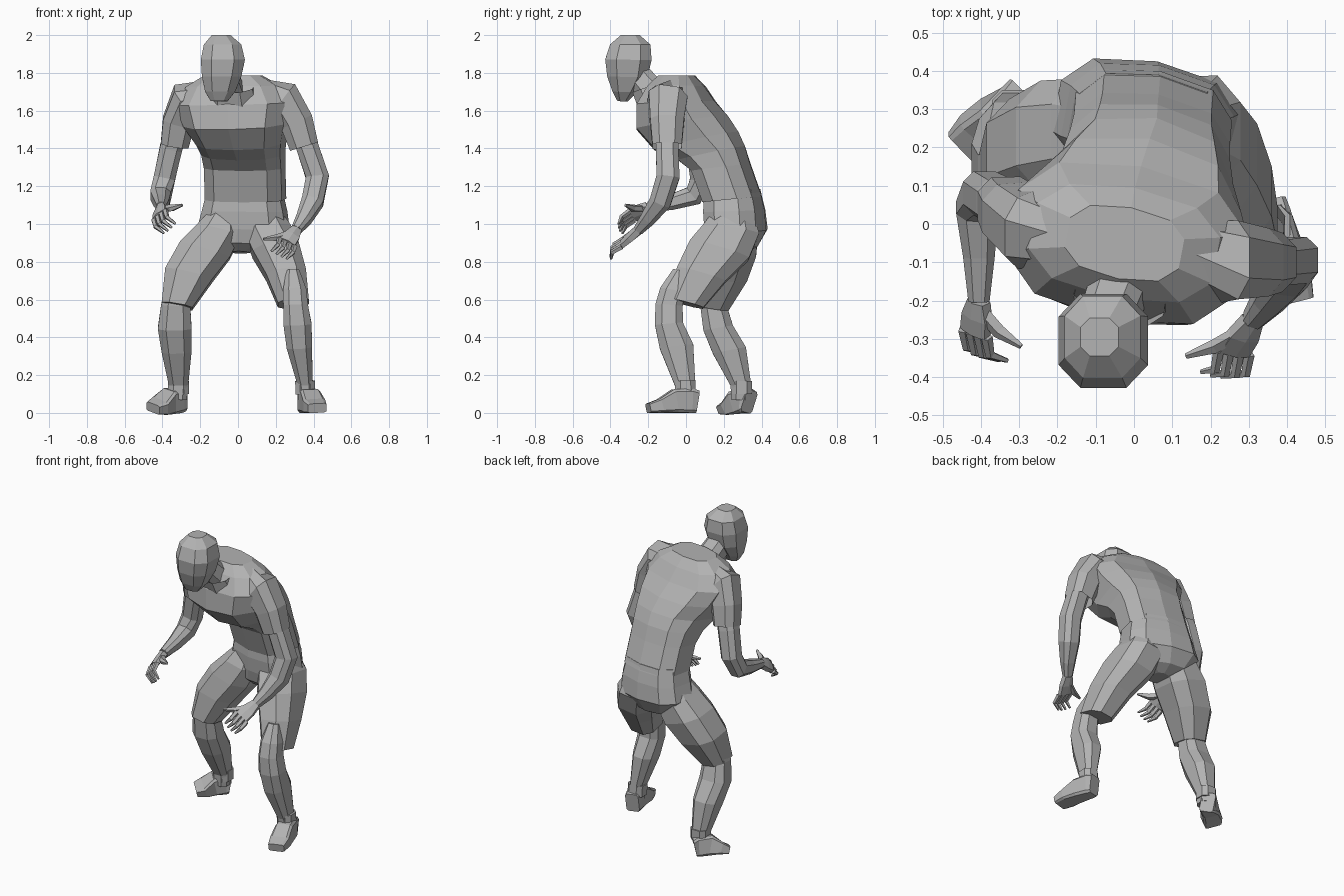
import bpy
import bmesh
import math
from mathutils import Vector

cube = bpy.data.objects.get("Cube")
if cube:
    bpy.data.objects.remove(cube, do_unlink=True)

# One flat grey for the whole figure
grey = bpy.data.materials.new("plain grey")
grey.use_nodes = True
GREY = (0.45, 0.45, 0.45, 1)
grey.diffuse_color = GREY
grey.node_tree.nodes["Principled BSDF"].inputs["Base Color"].default_value = GREY

X_AXIS = Vector((1, 0, 0))


def soft_box(value, power):
    """Push a circle coordinate toward a rounded square."""
    return math.copysign(abs(value) ** power, value) * (1 + power / 15)


def loft(name, rings, sides=8, across=X_AXIS, level=0.0, caps=(True, True), power=0.75):
    """Skin rings (x, y, z, half width, half depth) set square to their path.
    level pulls the rings toward horizontal (negative for downward paths)."""
    bm = bmesh.new()
    centres = [Vector(ring[:3]) for ring in rings]
    last = len(rings) - 1
    loops = []
    for i, ring in enumerate(rings):
        tangent = centres[min(i + 1, last)] - centres[max(i - 1, 0)]
        tangent = (tangent.normalized() + Vector((0, 0, level))).normalized()
        u = (across - tangent * across.dot(tangent)).normalized()
        v = tangent.cross(u)
        loop = []
        for k in range(sides):
            a = math.tau * (k + 0.5) / sides
            offset = (u * ring[3] * soft_box(math.cos(a), power)
                      + v * ring[4] * soft_box(math.sin(a), power))
            loop.append(bm.verts.new(centres[i] + offset))
        loops.append(loop)
    for low, high in zip(loops, loops[1:]):
        for k in range(sides):
            n = (k + 1) % sides
            bm.faces.new((low[k], low[n], high[n], high[k]))
    if caps[0]:
        bm.faces.new(loops[0][::-1])
    if caps[1]:
        bm.faces.new(loops[-1])
    bmesh.ops.recalc_face_normals(bm, faces=bm.faces)
    mesh = bpy.data.meshes.new(name)
    bm.to_mesh(mesh)
    bm.free()
    mesh.materials.append(grey)
    obj = bpy.data.objects.new(name, mesh)
    bpy.context.collection.objects.link(obj)
    return obj


def tube(name, points, sides=6, across=X_AXIS, **options):
    """Loft with round rings given as (x, y, z, radius)."""
    return loft(name, [(*p, p[3]) for p in points], sides, across, **options)


def foot(name, heel, toe):
    """Boxy wedge from heel to toe with a flat sole on the ground."""
    heel, toe = Vector((*heel, 0)), Vector((*toe, 0))
    rings = []
    for t, width, height in ((0, .042, .12), (.12, .048, .13), (.45, .054, .125),
                             (.75, .06, .075), (1, .05, .05)):
        p = heel.lerp(toe, t)
        rings.append((p.x, p.y, height / 2, width, height / 2))
    loft(name, rings, 8, power=0.3)


def hand(name, wrist, knuckle, spread, reach, curl, thumb):
    """Flat palm, four hooked fingers and a thumb."""
    wrist, knuckle, spread = Vector(wrist), Vector(knuckle), Vector(spread)
    reach, curl, thumb = Vector(reach), Vector(curl), Vector(thumb)
    middle = wrist.lerp(knuckle, 0.5)
    loft(name + "_palm", [(*wrist, .028, .026), (*middle, .044, .024), (*knuckle, .046, .018)],
         6, across=spread)
    for i in range(4):
        base = knuckle + spread * (i - 1.5) / 3
        bend = base + reach * (1 - 0.1 * abs(i - 1.5))
        tube(f"{name}_finger_{i + 1}",
             [(*base, .014), (*bend, .012), (*(bend + curl), .006)], 5, across=spread)
    tube(name + "_thumb", [(*wrist.lerp(knuckle, 0.2), .018),
                           (*middle.lerp(thumb, 0.5), .018), (*thumb, .007)], 5)


# Head and neck
loft("head", [(-.1, -.335, 1.65, .045, .028), (-.095, -.325, 1.7, .08, .065),
              (-.087, -.31, 1.78, .105, .108), (-.08, -.305, 1.87, .118, .124),
              (-.082, -.295, 1.95, .1, .108), (-.09, -.295, 2, .05, .05)], 8, level=9)
tube("neck", [(-.02, -.08, 1.6, .09), (-.04, -.17, 1.69, .075), (-.07, -.25, 1.78, .07)], 8)

# Shirt: hunched torso, turned slightly about the vertical
twist = Vector((1, -.19, 0))
loft("shirt_body", [(.04, .245, 1.13, .205, .15), (.035, .185, 1.3, .205, .15),
                    (.028, .135, 1.375, .21, .175), (.018, .055, 1.44, .225, .22),
                    (-.005, -.02, 1.535, .268, .238), (-.02, -.05, 1.64, .3, .195),
                    (-.025, -.05, 1.73, .24, .14), (-.025, -.05, 1.785, .15, .09)],
     10, across=twist, level=2.5, caps=(False, True))
tube("collar", [(-.02, -.12, 1.65, .13), (-.03, -.16, 1.73, .12)], 8,
     across=twist, level=.6, caps=(False, False))

# Shorts: hips and two legs, overlapping at the crotch
loft("shorts_hips", [(.035, .245, 1.18, .19, .14), (.035, .255, 1.07, .215, .155),
                     (.03, .265, .97, .235, .155), (.01, .25, .89, .15, .125),
                     (.01, .24, .85, .05, .07)],
     10, across=twist, level=-2)
loft("left_shorts_leg", [(.14, .25, 1.07, .08, .1), (.155, .24, .97, .125, .15),
                         (.2, .175, .86, .125, .165), (.255, .08, .73, .107, .135),
                         (.293, -.005, .58, .083, .1)],
     8, level=-1)
loft("right_shorts_leg", [(-.07, .25, 1.07, .07, .1), (-.1, .24, .97, .12, .14),
                          (-.175, .225, .86, .14, .15), (-.26, .19, .73, .13, .138),
                          (-.323, .135, .565, .083, .095)],
     8, level=-1)

# Lower legs, ankle cuffs and feet
loft("left_shin", [(.29, -.02, .75, .035, .05), (.3, -.07, .65, .062, .068),
                   (.305, -.09, .57, .066, .073), (.315, -.09, .47, .075, .075),
                   (.325, -.05, .35, .068, .09), (.355, -.005, .15, .04, .055),
                   (.36, 0, .07, .04, .05)], 8, level=-1)
loft("right_shin", [(-.32, .15, .68, .06, .07), (-.33, .145, .57, .078, .07),
                    (-.335, .17, .45, .09, .08), (-.325, .23, .33, .08, .09),
                    (-.315, .29, .15, .052, .055), (-.32, .29, .07, .05, .05)], 8, level=-1)
tube("left_ankle_cuff", [(.355, -.003, .17, .053), (.357, 0, .1, .053)], 8)
tube("right_ankle_cuff", [(-.315, .295, .17, .056), (-.315, .295, .1, .055)], 8)
foot("left_foot", (.355, .055), (.42, -.2))
foot("right_foot", (-.295, .335), (-.45, .2))

# Sleeves
hem_open = (True, False)
tube("left_sleeve", [(.12, -.08, 1.68, .08), (.24, -.1, 1.65, .105),
                     (.31, -.1, 1.54, .09), (.35, -.1, 1.41, .078)], 8, caps=hem_open)
tube("right_sleeve", [(-.15, -.03, 1.68, .075), (-.27, -.01, 1.65, .1),
                      (-.315, .025, 1.54, .085), (-.335, .05, 1.42, .075)], 8, caps=hem_open)

# Arms bent at the elbow
tube("left_arm", [(.32, -.1, 1.55, .06), (.37, -.1, 1.4, .06), (.42, -.095, 1.25, .062),
                  (.395, -.135, 1.12, .058), (.35, -.2, 1.03, .042), (.31, -.25, .97, .028)], 8)
tube("right_arm", [(-.31, .03, 1.55, .058), (-.355, .06, 1.4, .06), (-.39, .08, 1.24, .058),
                   (-.41, .04, 1.15, .055), (-.405, -.08, 1.115, .042), (-.405, -.2, 1.09, .028)], 8)

# Hands reaching forward with hooked fingers
hand("left_hand", wrist=(.31, -.25, .97), knuckle=(.26, -.335, .9), spread=(.08, -.01, -.04),
     reach=(-.01, -.06, -.035), curl=(-.035, -.005, -.035), thumb=(.135, -.345, .92))
hand("right_hand", wrist=(-.405, -.2, 1.09), knuckle=(-.415, -.285, 1.045), spread=(.06, -.02, .05),
     reach=(.01, -.055, -.04), curl=(.045, -.015, -.035), thumb=(-.295, -.32, 1.1))
